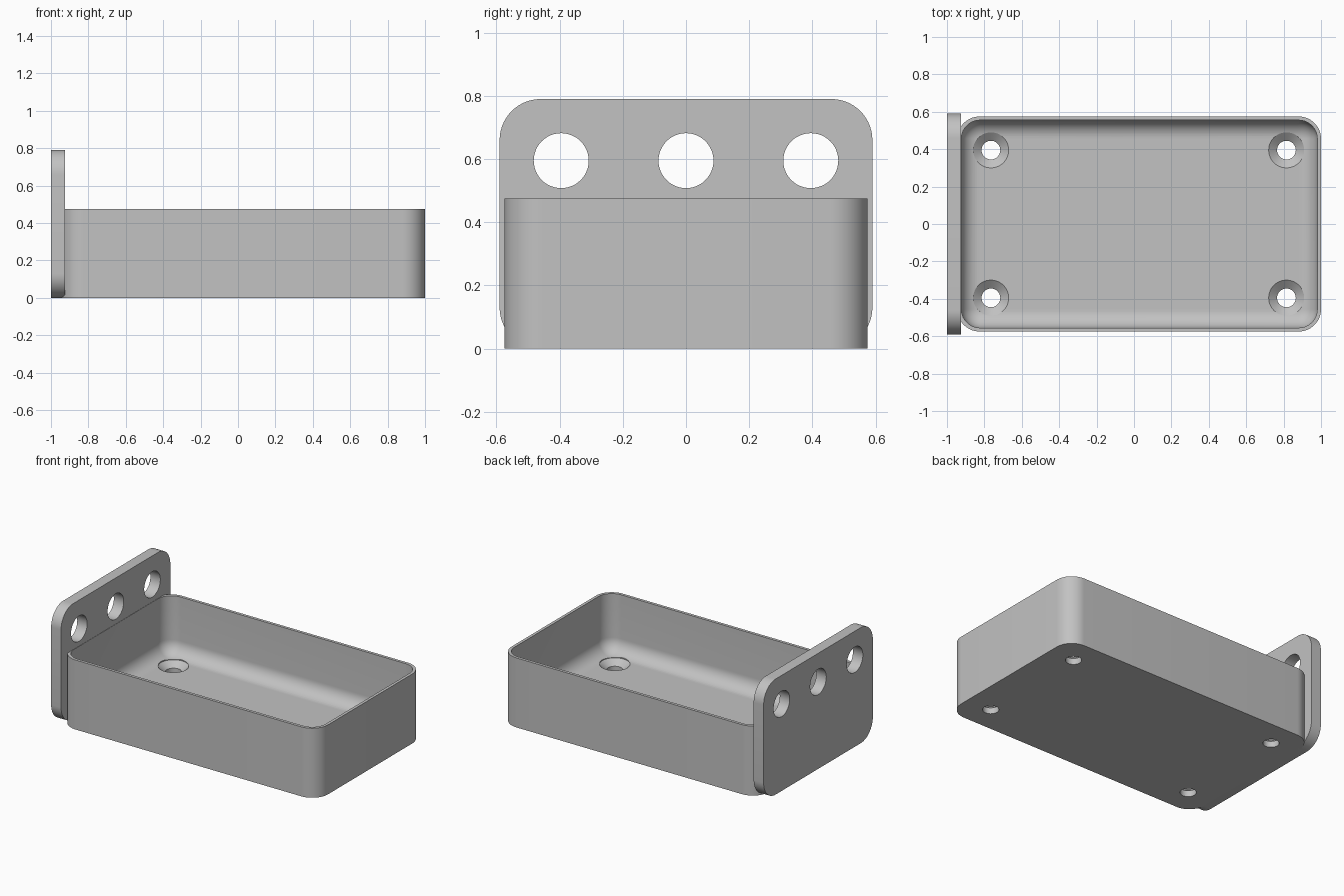
import bpy, bmesh, math
from mathutils import Matrix, Vector

default = bpy.data.objects.get("Cube")
if default:
    bpy.data.objects.remove(default, do_unlink=True)

grey = bpy.data.materials.new("light grey")
grey.use_nodes = True
COLOR = (0.54, 0.54, 0.54, 1)
grey.diffuse_color = COLOR
grey.node_tree.nodes["Principled BSDF"].inputs["Base Color"].default_value = COLOR


def rounded_rect(x0, x1, y0, y1, r, seg=14):
    """Counter-clockwise outline of a rectangle with round corners."""
    pts = []
    corners = [(x1 - r, y1 - r), (x0 + r, y1 - r), (x0 + r, y0 + r), (x1 - r, y0 + r)]
    for i, (cx, cy) in enumerate(corners):
        for k in range(seg + 1):
            a = math.pi / 2 * (i + k / seg)
            pts.append((cx + r * math.cos(a), cy + r * math.sin(a)))
    return pts


def circle(cx, cy, r, seg=48):
    return [(cx + r * math.cos(2 * math.pi * k / seg),
             cy + r * math.sin(2 * math.pi * k / seg)) for k in range(seg)]


def loft(name, rings, matrix=Matrix()):
    """Closed solid skinned through (outline, height) rings."""
    bm = bmesh.new()
    loops = [[bm.verts.new(matrix @ Vector((x, y, z))) for x, y in outline]
             for outline, z in rings]
    for a, b in zip(loops, loops[1:]):
        n = len(a)
        for i in range(n):
            j = (i + 1) % n
            bm.faces.new((a[i], a[j], b[j], b[i]))
    bm.faces.new(loops[0][::-1])
    bm.faces.new(loops[-1])
    bmesh.ops.recalc_face_normals(bm, faces=bm.faces)
    mesh = bpy.data.meshes.new(name)
    bm.to_mesh(mesh)
    bm.free()
    mesh.materials.append(grey)
    obj = bpy.data.objects.new(name, mesh)
    bpy.context.collection.objects.link(obj)
    return obj


def activate(obj):
    bpy.ops.object.select_all(action='DESELECT')
    obj.select_set(True)
    bpy.context.view_layer.objects.active = obj


def cut(target, cutter):
    cutter.hide_render = True
    mod = target.modifiers.new("cut", 'BOOLEAN')
    mod.operation = 'DIFFERENCE'
    mod.solver = 'EXACT'
    mod.object = cutter
    activate(target)
    bpy.ops.object.modifier_apply(modifier=mod.name)
    bpy.data.objects.remove(cutter, do_unlink=True)


# Tray: outer shell, thin rim, inner wall and a filleted floor
HEIGHT, FLOOR, FILLET = 0.475, 0.08, 0.095
outer = rounded_rect(-0.945, 1.0, -0.575, 0.575, 0.12)
rings = [(outer, 0), (outer, HEIGHT)]
rings.append((rounded_rect(-0.923, 0.98, -0.555, 0.555, 0.1), HEIGHT))
for k in range(13):
    a = math.pi / 2 * k / 12
    d = FILLET * (1 - math.cos(a))
    inner = rounded_rect(-0.923 + d, 0.98 - d, -0.555 + d, 0.555 - d, 0.1 - d)
    rings.append((inner, FLOOR + FILLET * (1 - math.sin(a))))
tray = loft("tray", rings)

# Countersunk screw holes in the floor
profile = [(0.05, -0.1), (0.05, 0.042), (0.095, FLOOR - 0.002), (0.095, 0.25)]
for x in (-0.765, 0.815):
    for y in (-0.395, 0.395):
        cut(tray, loft("screw_hole", [(circle(x, y, r), z) for r, z in profile]))

# End plate: outline in the y-z plane, extruded along x
upright = Matrix(((0, 0, 1, 0), (1, 0, 0, 0), (0, 1, 0, 0), (0, 0, 0, 1)))
outline = rounded_rect(-0.59, 0.59, 0, 0.79, 0.13)
plate = loft("end_plate", [(outline, -1.0), (outline, -0.925)], upright)

# Three round holes through the plate
for y in (-0.395, 0, 0.395):
    hole = circle(y, 0.595, 0.087)
    cut(plate, loft("plate_hole", [(hole, -1.1), (hole, -0.8)], upright))

for part in (tray, plate):
    activate(part)
    bpy.ops.object.shade_smooth_by_angle(angle=math.radians(30))
